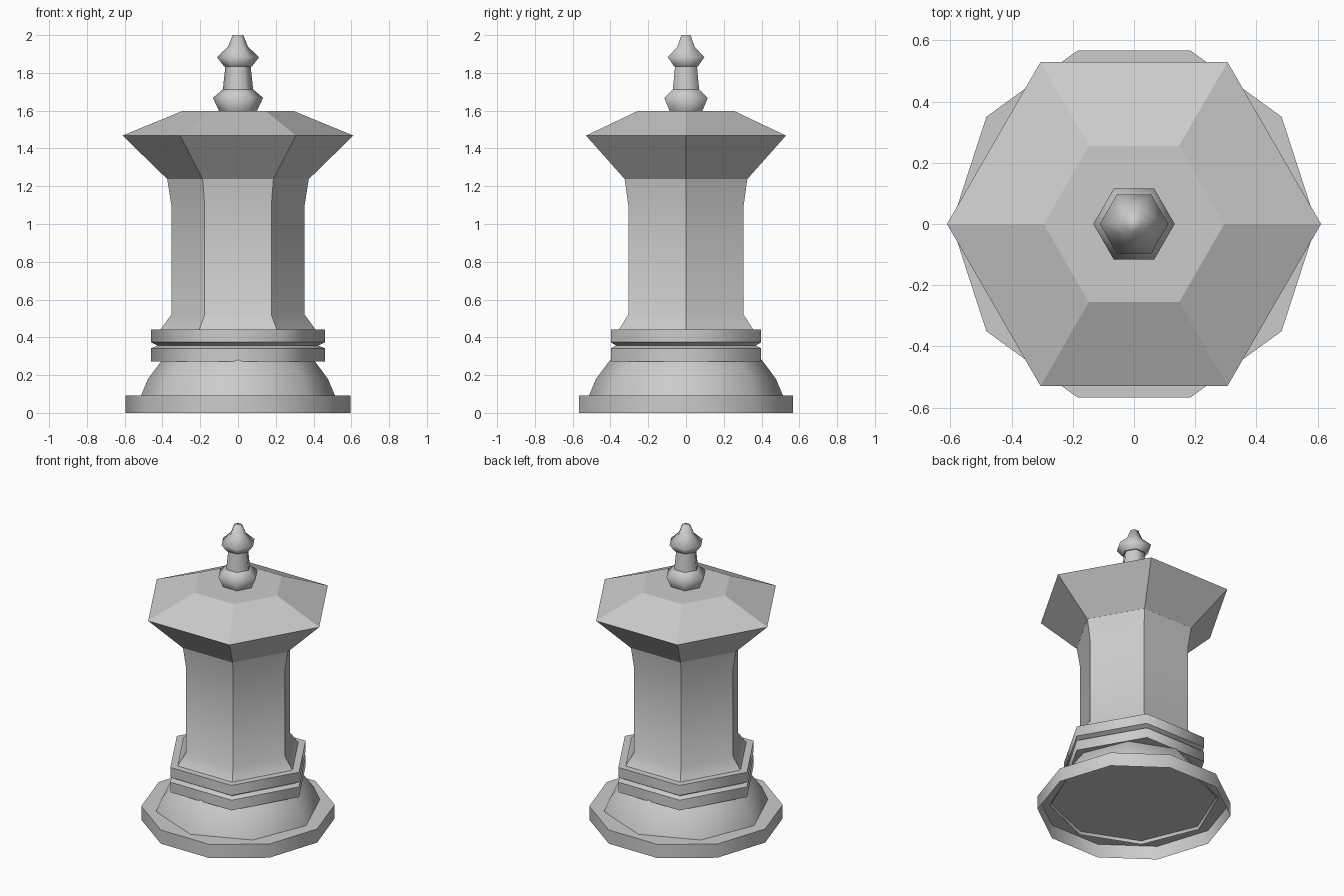
import bpy
import bmesh
from math import cos, sin, tau, radians

default = bpy.data.objects.get("Cube")
if default:
    bpy.data.objects.remove(default, do_unlink=True)

GREY = (0.6, 0.6, 0.6, 1.0)
stone = bpy.data.materials.new("plain grey")
stone.use_nodes = True
stone.diffuse_color = GREY
stone.node_tree.nodes["Principled BSDF"].inputs["Base Color"].default_value = GREY


def turned(name, sides, profile, smooth=True, sharp=(), bottom=True):
    """Many-sided turned form from (radius, height) rings; sharp lists creased rings."""
    bm = bmesh.new()
    rings = [[bm.verts.new((r * cos(tau * i / sides), r * sin(tau * i / sides), z))
              for i in range(sides)] for r, z in profile]
    for low, high in zip(rings, rings[1:]):
        for i in range(sides):
            j = (i + 1) % sides
            bm.faces.new((low[i], low[j], high[j], high[i]))
    if bottom:
        bm.faces.new(rings[0][::-1])
    bm.faces.new(rings[-1])
    for face in bm.faces:
        face.smooth = smooth
    for k in sharp:
        for i in range(sides):
            bm.edges.get((rings[k][i], rings[k][(i + 1) % sides])).smooth = False
    mesh = bpy.data.meshes.new(name)
    bm.to_mesh(mesh)
    bm.free()
    mesh.materials.append(stone)
    obj = bpy.data.objects.new(name, mesh)
    bpy.context.collection.objects.link(obj)
    return obj


# Ten-sided foot, hollow underneath
turned("foot", 10, [(0.596, 0), (0.596, 0.093)], sharp=(1,), bottom=False)

# Eight-sided swelling, its open lower rim dipping just below the foot's top
turned("lower_flare", 8,
       [(0.52, 0.073), (0.513, 0.093), (0.476, 0.18), (0.408, 0.272), (0.39, 0.29)],
       sharp=(4,), bottom=False)

# Six-sided double collar with a groove
turned("collar", 6,
       [(0.46, 0.273), (0.46, 0.342), (0.426, 0.356), (0.46, 0.374), (0.46, 0.442)],
       sharp=range(5))

# Six-sided shaft: crisp corners, softly curved ends
shaft = turned("shaft", 6, [(0.41, 0.442), (0.353, 0.52), (0.353, 1.1), (0.375, 1.24)])
bpy.ops.object.select_all(action='DESELECT')
shaft.select_set(True)
bpy.context.view_layer.objects.active = shaft
bpy.ops.object.shade_smooth_by_angle(angle=radians(40))

# Flat-faced head with a sloping roof
turned("head", 6, [(0.375, 1.238), (0.611, 1.468), (0.295, 1.598)], smooth=False)

# Finial: bead, neck and pointed knob
turned("finial_bead", 6, [(0.1, 1.598), (0.133, 1.668), (0.08, 1.713)], sharp=(0, 2))
turned("finial_neck", 6, [(0.08, 1.713), (0.067, 1.835)], sharp=(0, 1))
turned("finial_knob", 6, [(0.074, 1.835), (0.112, 1.883), (0.053, 1.938), (0.028, 2.0)],
       sharp=(0,))
